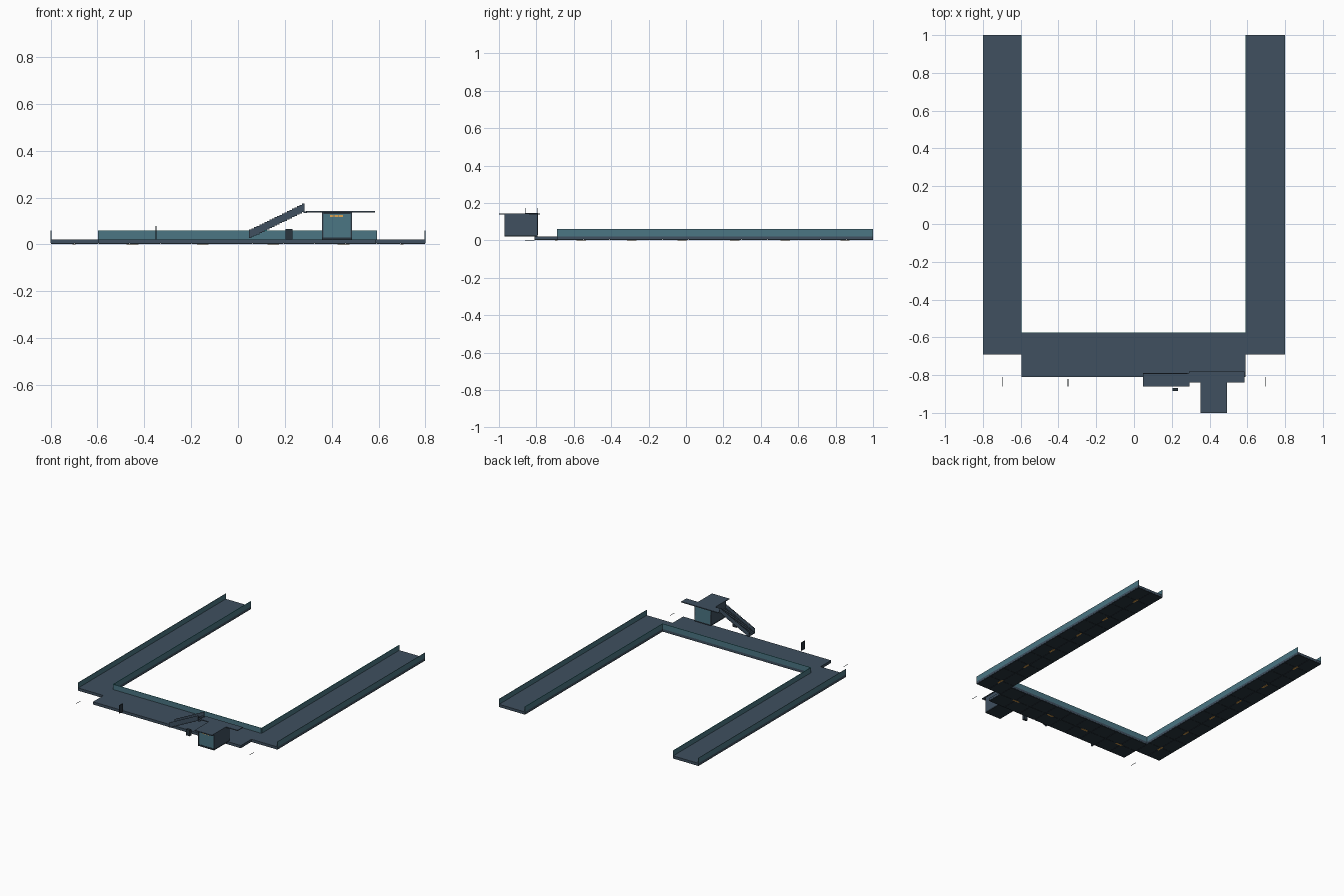
import bpy, bmesh, math

if "Cube" in bpy.data.objects:
    bpy.data.objects.remove(bpy.data.objects["Cube"])


def mat(name, r, g, b):
    m = bpy.data.materials.new(name)
    m.diffuse_color = (r, g, b, 1)
    m.use_nodes = True
    m.node_tree.nodes["Principled BSDF"].inputs["Base Color"].default_value = m.diffuse_color
    return m


SLATE = mat("slate", 0.05, 0.08, 0.115)
DARK = mat("dark metal", 0.022, 0.035, 0.048)
GLASS = mat("blue glass", 0.07, 0.18, 0.23)
TEAL = mat("teal light", 0.03, 0.36, 0.36)
AMBER = mat("amber lamp", 0.75, 0.38, 0.08)


def boxes(name, material, items):
    """One object made of boxes given as (x0, x1, y0, y1, z0, z1)."""
    bm = bmesh.new()
    for x0, x1, y0, y1, z0, z1 in items:
        vs = bmesh.ops.create_cube(bm, size=1)["verts"]
        for v in vs:
            v.co.x = x0 if v.co.x < 0 else x1
            v.co.y = y0 if v.co.y < 0 else y1
            v.co.z = z0 if v.co.z < 0 else z1
    me = bpy.data.meshes.new(name)
    bm.to_mesh(me)
    bm.free()
    me.materials.append(material)
    ob = bpy.data.objects.new(name, me)
    bpy.context.collection.objects.link(ob)
    return ob


# U-shaped deck
ARMS = [(-0.8, -0.595, -0.69, 1.0), (0.59, 0.8, -0.69, 1.0)]
CROSS = (-0.595, 0.59, -0.81, -0.575)
boxes("deck", SLATE, [a + (0.006, 0.022) for a in ARMS + [CROSS]])

# Underside panels in a grid
tiles = []
for (x0, x1, y0, y1), nx, ny in ((ARMS[0], 2, 12), (ARMS[1], 2, 12), (CROSS, 9, 2)):
    dx, dy = (x1 - x0) / nx, (y1 - y0) / ny
    g = 0.001
    for i in range(nx):
        for j in range(ny):
            tiles.append((x0 + i * dx + g, x0 + (i + 1) * dx - g,
                          y0 + j * dy + g, y0 + (j + 1) * dy - g, 0.002, 0.006))
boxes("underside_panels", DARK, tiles)

# Downlights below the deck
lamps = []
for cx in (-0.7, 0.7):
    for cy in (-0.56, -0.29, -0.02, 0.26, 0.53, 0.85):
        lamps.append((cx - 0.006, cx + 0.006, cy - 0.025, cy + 0.025, 0, 0.003))
for i in range(4):
    cx = -0.45 + i * 0.3
    lamps.append((cx - 0.025, cx + 0.025, -0.70, -0.688, 0, 0.003))
boxes("downlights", AMBER, lamps)

# Glass parapets and their thin light rails
t = 0.003
boxes("outer_parapets", GLASS, [(-0.8, -0.8 + t, -0.69, 1.0, 0.022, 0.06),
                                (0.8 - t, 0.8, -0.69, 1.0, 0.022, 0.06)])
inner = [(-0.595 - t, -0.595, -0.575, 1.0), (0.59, 0.59 + t, -0.575, 1.0),
         (-0.595, 0.59, -0.575 - t, -0.575)]
boxes("inner_parapets", GLASS, [w + (0.022, 0.0585) for w in inner])
boxes("parapet_light_rail", TEAL, [w + (0.0585, 0.06) for w in inner])

# Entrance pavilion
X0, X1, Y0, Y1 = 0.358, 0.487, -0.97, -0.795
boxes("pavilion_floor", DARK, [(X0, X1, Y0, Y1, 0.02, 0.03)])
boxes("pavilion_glass", GLASS, [(X0 + 0.003, X1 - 0.003, Y0 + 0.003, Y1, 0.03, 0.137)])
boxes("pavilion_side_walls", SLATE, [(X0, X0 + 0.006, Y0, Y1, 0.03, 0.137),
                                     (X1 - 0.006, X1, Y0, Y1, 0.03, 0.137)])
boxes("pavilion_lintel", DARK, [(X0 + 0.006, X1 - 0.006, Y0, Y0 + 0.003, 0.131, 0.137)])
boxes("pavilion_sign_lights", AMBER,
      [(0.392 + i * 0.02, 0.408 + i * 0.02, Y0 - 0.001, Y0 + 0.003, 0.118, 0.125) for i in range(3)])

# T-shaped flat roof
boxes("pavilion_roof", SLATE, [(0.29, 0.585, -0.84, -0.78, 0.137, 0.143),
                               (0.353, 0.492, -1.0, -0.84, 0.137, 0.143)])

# Stair with stepped side panels
N = 22
steps, panels = [], []
for i in range(N):
    x0 = 0.048 + i * 0.235 / N
    x1 = x0 + 0.235 / N
    z = 0.028 + i * 0.110 / (N - 1)
    steps.append((x0, x1, -0.858, -0.792, z, z + 0.009))
    for y in (-0.86, -0.793):
        panels.append((x0, x1, y, y + 0.003, z, z + 0.036))
boxes("stair_steps", SLATE, steps)
boxes("stair_side_panels", SLATE, panels)
boxes("stair_landing", SLATE, [(0.28, 0.295, -0.86, -0.79, 0.135, 0.141)])

# Small street furniture in front of the deck
boxes("information_panel", DARK, [(-0.353, -0.347, -0.86, -0.82, 0.022, 0.08)])
boxes("ticket_box", DARK, [(0.203, 0.233, -0.885, -0.867, 0.022, 0.066)])
boxes("ground_strips", DARK, [(s * 0.695 - 0.001, s * 0.695 + 0.001, -0.86, -0.81, 0, 0.002)
                              for s in (-1, 1)])
